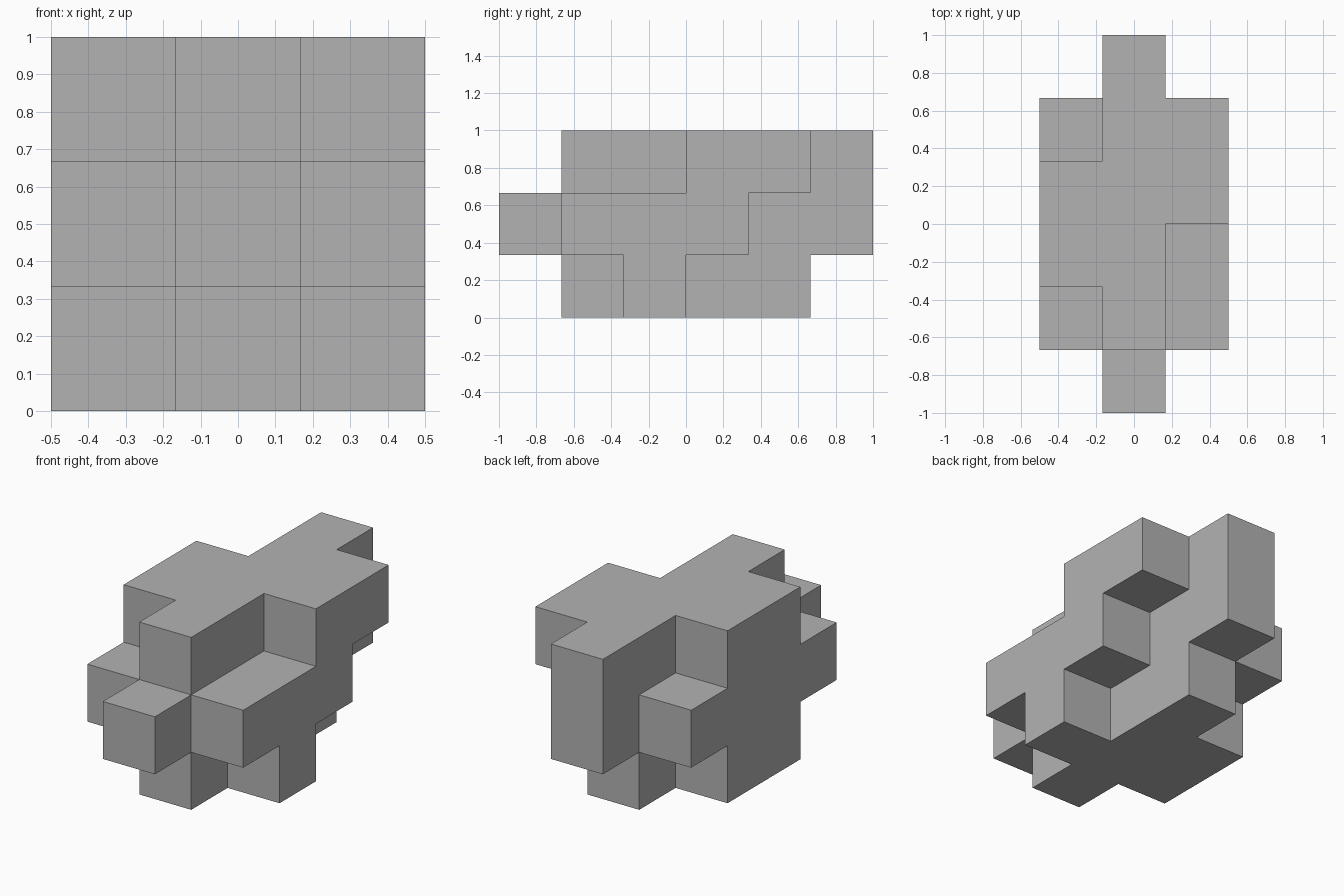
import bpy
import bmesh
from mathutils import Vector

cube = bpy.data.objects.get("Cube")
if cube:
    bpy.data.objects.remove(cube, do_unlink=True)

UNIT = 1 / 3

# Layers from bottom to top: one string per column from -x to +x,
# each running from front to back
LAYERS = [
    ["..##..", ".####.", "..#..."],
    [".####.", "######", ".###.."],
    ["..##..", ".#####", "...##."],
]

cells = {
    (x, y, z)
    for z, layer in enumerate(LAYERS)
    for x, column in enumerate(layer)
    for y, mark in enumerate(column)
    if mark == "#"
}


def add_side(bm, cell, axis, sign):
    """Add the outer square of a cell that faces along the given axis."""
    normal, u = Vector((0, 0, 0)), Vector((0, 0, 0))
    normal[axis] = sign
    u[(axis + 1) % 3] = 1
    v = normal.cross(u)
    middle = (Vector(cell) - Vector((1, 2.5, -0.5)) + normal / 2) * UNIT
    corners = [(-1, -1), (1, -1), (1, 1), (-1, 1)]
    bm.faces.new([bm.verts.new(middle + (u * a + v * b) * UNIT / 2) for a, b in corners])


# Block body: only the exposed sides, joined into large flat faces
bm = bmesh.new()
for cell in sorted(cells):
    for axis in range(3):
        for sign in (-1, 1):
            neighbour = list(cell)
            neighbour[axis] += sign
            if tuple(neighbour) not in cells:
                add_side(bm, cell, axis, sign)
bmesh.ops.remove_doubles(bm, verts=bm.verts, dist=0.001)
bmesh.ops.dissolve_limit(bm, angle_limit=0.01, verts=bm.verts, edges=bm.edges)

mesh = bpy.data.meshes.new("stepped_block")
bm.to_mesh(mesh)
bm.free()
block = bpy.data.objects.new("stepped_block", mesh)
bpy.context.collection.objects.link(block)

# Plain grey
grey = bpy.data.materials.new("plain_grey")
grey.use_nodes = True
colour = (0.45, 0.45, 0.45, 1)
grey.diffuse_color = colour
grey.node_tree.nodes["Principled BSDF"].inputs["Base Color"].default_value = colour
mesh.materials.append(grey)
